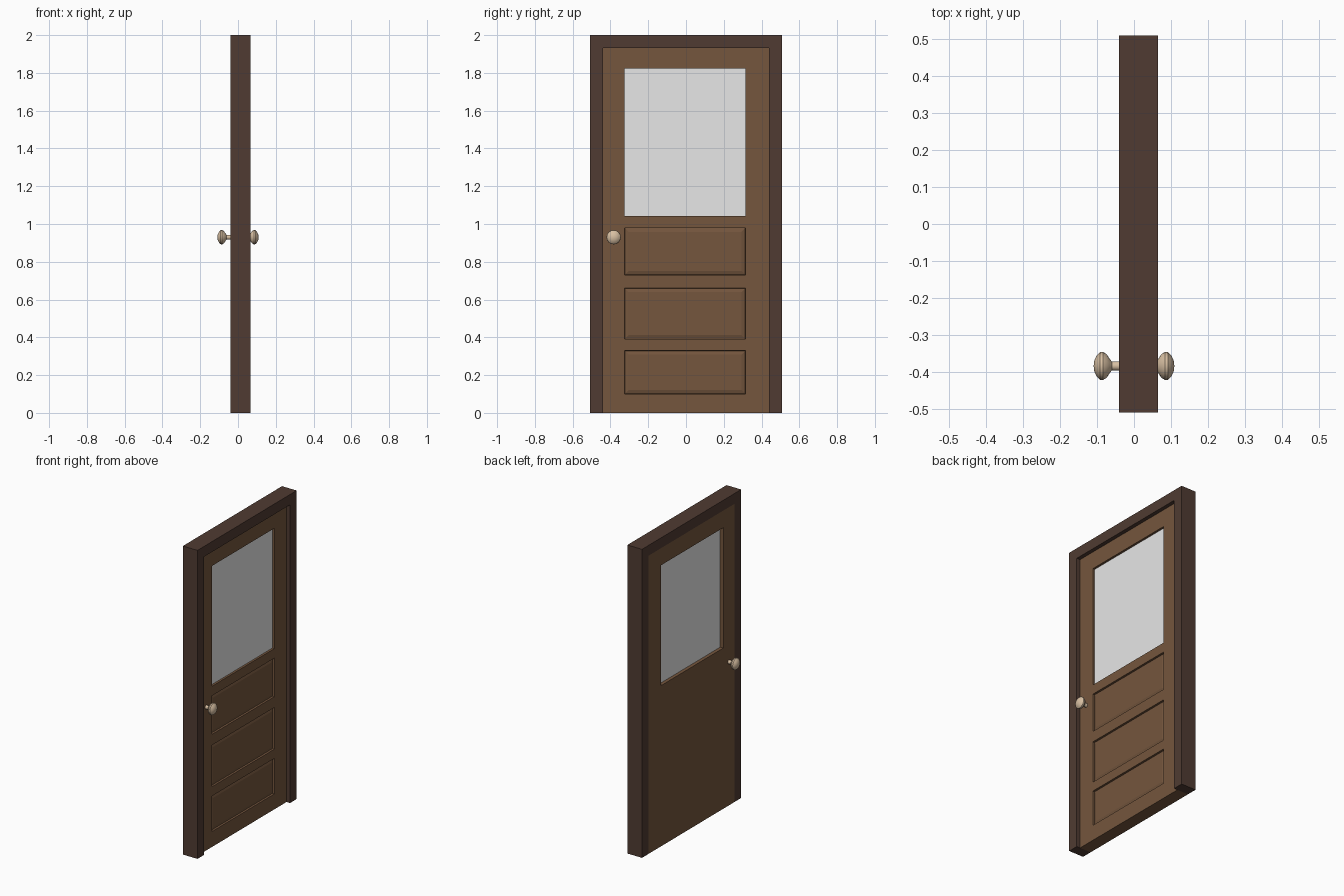
import bpy, bmesh
from math import radians
from mathutils import Matrix, Vector

cube = bpy.data.objects.get("Cube")
if cube:
    bpy.data.objects.remove(cube, do_unlink=True)


def material(name, rgb):
    mat = bpy.data.materials.new(name)
    mat.use_nodes = True
    color = (*rgb, 1.0)
    mat.diffuse_color = color
    mat.node_tree.nodes["Principled BSDF"].inputs["Base Color"].default_value = color
    return mat


dark_wood = material("dark wood", (0.080, 0.044, 0.032))
brown_wood = material("brown wood", (0.176, 0.093, 0.047))
glass_grey = material("pale glass", (0.8, 0.8, 0.8))
tan_metal = material("tan knob", (0.68, 0.52, 0.36))


def add_object(name, bm, mat):
    mesh = bpy.data.meshes.new(name)
    bm.to_mesh(mesh)
    bm.free()
    mesh.materials.append(mat)
    obj = bpy.data.objects.new(name, mesh)
    bpy.context.collection.objects.link(obj)
    return obj


def thicken(bm, depth):
    """Turn the flat faces of bm into a solid along +x."""
    result = bmesh.ops.extrude_face_region(bm, geom=bm.faces[:], use_keep_orig=True)
    verts = [v for v in result["geom"] if isinstance(v, bmesh.types.BMVert)]
    bmesh.ops.translate(bm, verts=verts, vec=(depth, 0, 0))
    bmesh.ops.recalc_face_normals(bm, faces=bm.faces[:])


# Shared dimensions
BACK, DOOR_FRONT, FRAME_FRONT = -0.04, 0.04, 0.065
OUTER, INNER, LINTEL = 0.508, 0.44, 1.933
PANE_Y = (-0.325, 0.315)
PANE_Z = (1.042, 1.822)
PANELS_Z = [(0.10, 0.33), (0.39, 0.66), (0.73, 0.98)]

# Door frame: two jambs and a lintel from one arch profile
bm = bmesh.new()
arch = [(-OUTER, 0), (-INNER, 0), (-INNER, LINTEL), (INNER, LINTEL),
        (INNER, 0), (OUTER, 0), (OUTER, 2), (-OUTER, 2)]
bm.faces.new([bm.verts.new((BACK, y, z)) for y, z in arch])
thicken(bm, FRAME_FRONT - BACK)
add_object("door_frame", bm, dark_wood)

# Door leaf: a grid with a window opening, recessed panels on one side
bm = bmesh.new()
ys = [-INNER, *PANE_Y, INNER]
zs = [0] + [z for pair in PANELS_Z for z in pair] + [*PANE_Z, LINTEL]
grid = [[bm.verts.new((BACK, y, z)) for z in zs] for y in ys]
for i in range(len(ys) - 1):
    for j in range(len(zs) - 1):
        if i == 1 and zs[j] == PANE_Z[0]:
            continue
        bm.faces.new((grid[i][j], grid[i + 1][j], grid[i + 1][j + 1], grid[i][j + 1]))
thicken(bm, DOOR_FRONT - BACK)


def is_panel(face):
    c = face.calc_center_median()
    return (face.normal.x > 0.9 and PANE_Y[0] < c.y < PANE_Y[1]
            and any(low < c.z < high for low, high in PANELS_Z))


panels = [f for f in bm.faces if is_panel(f)]
bmesh.ops.inset_individual(bm, faces=panels, thickness=0.002, depth=-0.012)
bmesh.ops.inset_individual(bm, faces=panels, thickness=0.028, depth=0.006)
add_object("door_leaf", bm, brown_wood)

# Window pane set inside the opening
bm = bmesh.new()
corners = [(PANE_Y[0], PANE_Z[0]), (PANE_Y[1], PANE_Z[0]),
           (PANE_Y[1], PANE_Z[1]), (PANE_Y[0], PANE_Z[1])]
bm.faces.new([bm.verts.new((-0.018, y, z)) for y, z in corners])
thicken(bm, 0.044)
add_object("window_pane", bm, glass_grey)

# Knobs: one lathed profile (distance from centre, radius), mirrored
PROFILE = [(0.035, 0.013), (0.060, 0.012), (0.066, 0.020), (0.074, 0.032),
           (0.084, 0.038), (0.092, 0.037), (0.101, 0.028), (0.107, 0.015), (0.109, 0)]


def knob(name, side):
    bm = bmesh.new()
    verts = [bm.verts.new((side * x, 0, r)) for x, r in PROFILE]
    edges = [bm.edges.new(pair) for pair in zip(verts, verts[1:])]
    bmesh.ops.spin(bm, geom=verts + edges, cent=(0, 0, 0), axis=(1, 0, 0),
                   angle=radians(360), steps=16, use_duplicate=False)
    bmesh.ops.remove_doubles(bm, verts=bm.verts[:], dist=0.0002)
    bmesh.ops.recalc_face_normals(bm, faces=bm.faces[:])
    # An open lathe can be oriented inward, so check the tip
    tip = max(bm.faces, key=lambda f: side * f.calc_center_median().x)
    if tip.normal.x * side < 0:
        bmesh.ops.reverse_faces(bm, faces=bm.faces[:])
    bmesh.ops.transform(bm, verts=bm.verts[:],
                        matrix=Matrix.Translation(Vector((0, -0.383, 0.93))))
    obj = add_object(name, bm, tan_metal)
    bpy.ops.object.select_all(action='DESELECT')
    obj.select_set(True)
    bpy.context.view_layer.objects.active = obj
    bpy.ops.object.shade_smooth_by_angle(angle=radians(35))


knob("panel_side_knob", 1)
knob("plain_side_knob", -1)
